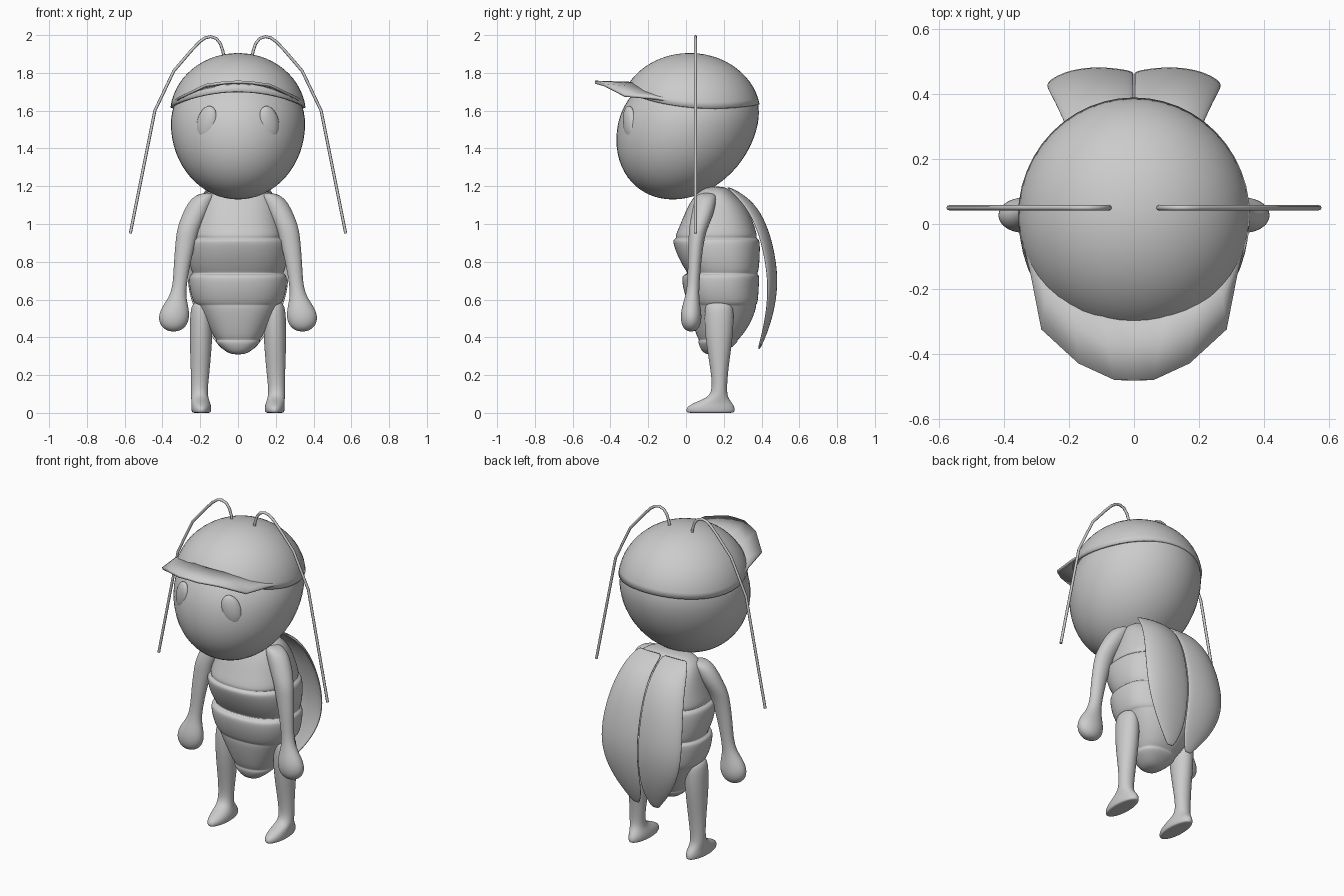
import bpy, bmesh
from math import sin, cos, asin, pi, copysign, radians
from mathutils import Matrix


def finish(name, bm, subsurf=0, thick=0, offset=0):
    bmesh.ops.recalc_face_normals(bm, faces=bm.faces[:])
    for f in bm.faces:
        f.smooth = True
    me = bpy.data.meshes.new(name)
    bm.to_mesh(me)
    bm.free()
    ob = bpy.data.objects.new(name, me)
    bpy.context.collection.objects.link(ob)
    if thick:
        m = ob.modifiers.new("thickness", 'SOLIDIFY')
        m.thickness, m.offset = thick, offset
    if subsurf:
        m = ob.modifiers.new("smooth", 'SUBSURF')
        m.levels = m.render_levels = subsurf
    return ob


def skin(bm, rows, closed):
    """Bridge rows of points into quads."""
    vs = [[bm.verts.new(p) for p in r] for r in rows]
    n = len(vs[0])
    for a, b in zip(vs, vs[1:]):
        for i in range(n if closed else n - 1):
            j = (i + 1) % n
            bm.faces.new((a[i], a[j], b[j], b[i]))
    return vs


def loft(name, rings, power=2.0, n=20):
    """Horizontal superellipse rings (x, y, z, rx, ry), capped."""
    def se(v):
        return copysign(abs(v) ** (2 / power), v)
    bm = bmesh.new()
    rows = [[(x + rx * se(cos(2 * pi * i / n)), y + ry * se(sin(2 * pi * i / n)), z)
             for i in range(n)] for x, y, z, rx, ry in rings]
    vs = skin(bm, rows, True)
    bm.faces.new(vs[0])
    bm.faces.new(vs[-1])
    return finish(name, bm, 2)


# Head: egg leaning backwards
bm = bmesh.new()
bmesh.ops.create_uvsphere(bm, u_segments=48, v_segments=32, radius=1)
for v in bm.verts:
    x, y, z = v.co
    h = 1.53 + z * (0.40 if z < 0 else 0.33)
    v.co = (0.355 * x, 0.37 * y + 0.2 * (h - 1.48), h)
finish("head", bm)

# Cap dome with a rim that rises towards the front
bm = bmesh.new()
rows = []
for k in range(15):
    t = k / 14 * 0.99
    row = []
    for i in range(48):
        a = 2 * pi * i / 48
        rim = asin((1.612 + 0.05 * (sin(a) - 0.35) ** 2 - 1.58) / 0.325)
        p = rim + (pi / 2 - rim) * t
        row.append((0.36 * cos(p) * cos(a), 0.02 + 0.375 * cos(p) * sin(a), 1.58 + 0.325 * sin(p)))
    rows.append(row)
vs = skin(bm, rows, True)
bm.faces.new(vs[-1])
finish("cap_dome", bm, 0, 0.012, -1)

# Cap brim: inner edge tucked in the dome, outer edge drooping at the sides
inner = [(0, -.27, 1.745), (.1, -.26, 1.74), (.19, -.21, 1.715), (.26, -.14, 1.69),
         (.31, -.07, 1.665), (.335, .02, 1.64)]
outer = [(0, -.482, 1.752), (.06, -.481, 1.75), (.17, -.43, 1.735), (.283, -.325, 1.68),
         (.315, -.16, 1.665), (.35, -.01, 1.635)]


def both(pts):
    return [(-x, y, z) for x, y, z in pts[:0:-1]] + pts


bm = bmesh.new()
mid = [tuple((p + q) / 2 for p, q in zip(a, b)) for a, b in zip(inner, outer)]
skin(bm, [both(inner), both(mid), both(outer)], False)
finish("cap_brim", bm, 0, 0.014)

# Body with overlapping segments: z, rx, ry, y
body = [(1.20, .10, .06, .15), (1.17, .18, .09, .15), (1.10, .207, .155, .165),
        (1.0, .23, .195, .165), (.935, .247, .22, .16), (.927, .235, .21, .16),
        (.92, .252, .225, .16), (.905, .265, .233, .16), (.82, .264, .217, .175),
        (.748, .248, .192, .193), (.738, .238, .183, .193), (.73, .255, .20, .185),
        (.715, .262, .207, .183), (.65, .257, .20, .185), (.582, .237, .187, .195),
        (.572, .222, .175, .195), (.562, .217, .18, .195), (.48, .172, .157, .19),
        (.40, .127, .117, .175), (.386, .112, .10, .17), (.376, .122, .107, .17),
        (.34, .085, .08, .155), (.308, .04, .04, .14)]
loft("body", [(0, y, z, rx, ry) for z, rx, ry, y in body], 2.35, 28)

# Limb profiles for one side: x, y, z, rx, ry
arm = [(.16, .11, 1.165, .03, .04), (.185, .105, 1.14, .065, .058), (.225, .09, 1.06, .068, .06),
       (.262, .065, .98, .06, .05), (.275, .055, .92, .055, .042), (.295, .045, .80, .045, .036),
       (.307, .04, .69, .037, .032), (.318, .033, .62, .042, .036), (.333, .027, .56, .072, .05),
       (.34, .027, .505, .085, .058), (.341, .027, .455, .068, .048), (.341, .027, .43, .025, .02)]
leg = [(.19, .175, .59, .04, .06), (.195, .175, .56, .057, .078), (.195, .175, .45, .062, .078),
       (.197, .175, .34, .058, .065), (.20, .177, .22, .05, .046), (.205, .178, .12, .044, .038),
       (.203, .168, .08, .046, .055), (.197, .143, .055, .05, .10), (.194, .13, .03, .054, .13),
       (.194, .13, .006, .052, .13), (.194, .13, 0, .045, .12), (.194, .13, 0, .02, .07)]

# Wing rows: z, ridge y, edge y, inner x, outer x
wing = [(1.195, .222, .215, .0, .16), (1.14, .325, .275, .003, .20), (1.06, .393, .335, .0, .225),
        (.94, .446, .39, .0, .252), (.75, .484, .43, .0, .275), (.60, .475, .432, .0, .255),
        (.48, .445, .415, .0, .195), (.40, .415, .398, .015, .135), (.335, .385, .382, .045, .08)]

# Antenna path: x, z
feeler = [(.07, 1.86), (.08, 1.915), (.093, 1.955), (.115, 1.982), (.145, 1.992), (.175, 1.985),
          (.205, 1.963), (.25, 1.915), (.34, 1.81), (.44, 1.60), (.57, .95)]

for side, s in (("right", 1), ("left", -1)):
    loft(side + "_arm", [(s * x, *r) for x, *r in arm])
    loft(side + "_leg", [(s * x, *r) for x, *r in leg])

    # Eye: tilted flattened ellipsoid
    bm = bmesh.new()
    bmesh.ops.create_uvsphere(bm, u_segments=24, v_segments=16, radius=1)
    bm.transform(Matrix.Translation((s * .165, -.297, 1.535))
                 @ Matrix.Rotation(s * radians(27), 4, 'Z')
                 @ Matrix.Rotation(s * radians(-15), 4, 'Y')
                 @ Matrix.Diagonal((.056, .03, .092, 1)))
    finish(side + "_eye", bm)

    # Wing: arched leaf over the back
    bm = bmesh.new()
    rows = []
    for z, yr, ye, xi, xo in wing:
        d = yr - ye
        rows.append([(s * (xi + (xo - xi) * u), yr - d * k, z)
                     for u, k in ((0, .3), (.2, .08), (.45, 0), (.7, .15), (.9, .55), (1, 1))])
    skin(bm, rows, False)
    finish(side + "_wing", bm, 2, 0.012)

    # Antenna
    cu = bpy.data.curves.new(side + "_antenna", 'CURVE')
    cu.dimensions = '3D'
    cu.bevel_depth, cu.bevel_resolution, cu.use_fill_caps = 0.008, 2, True
    sp = cu.splines.new('POLY')
    sp.points.add(len(feeler) - 1)
    for p, (x, z) in zip(sp.points, feeler):
        p.co = (s * x, .05, z, 1)
    bpy.context.collection.objects.link(bpy.data.objects.new(side + "_antenna", cu))
